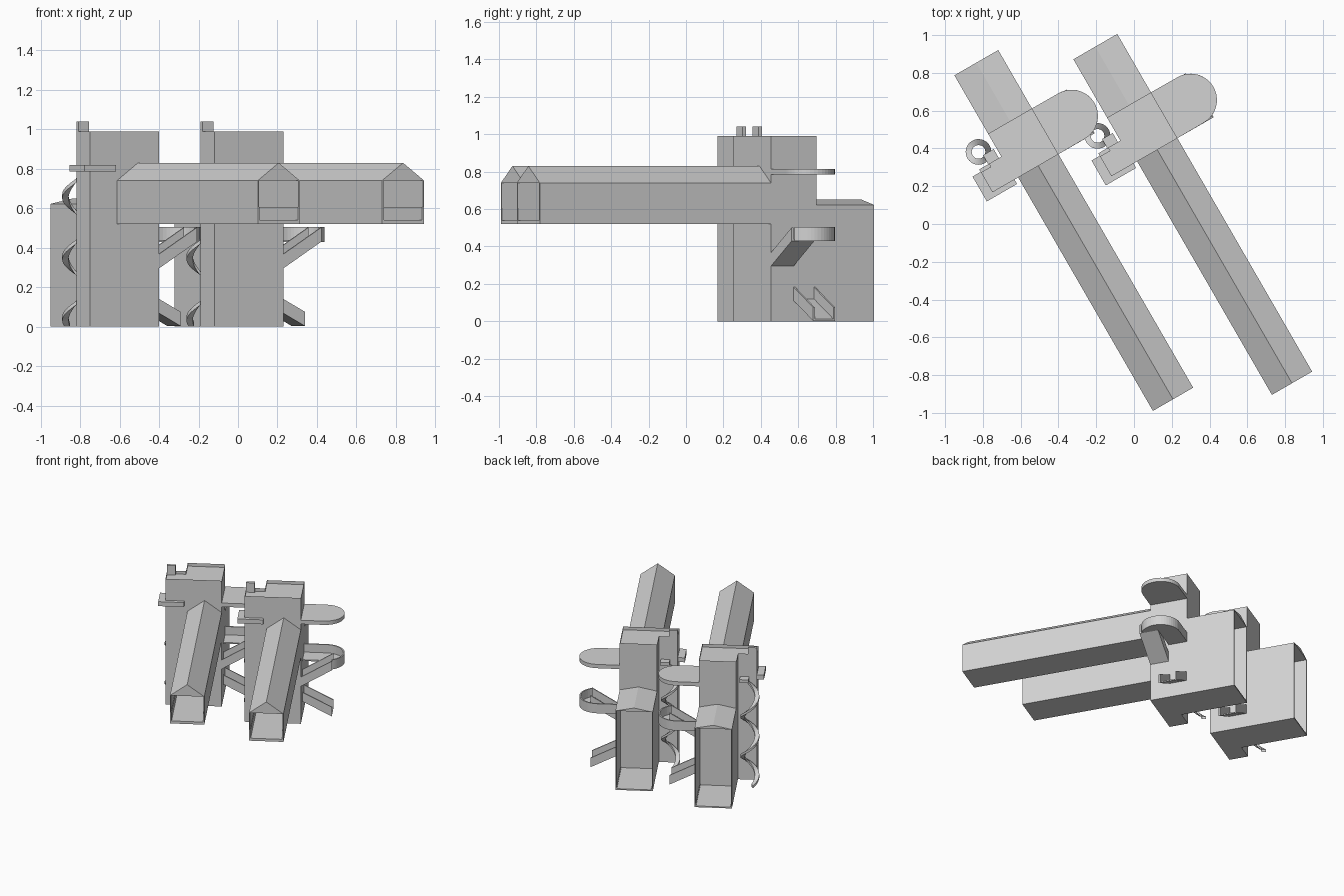
import bpy, bmesh, math
from mathutils import Matrix, Vector

if "Cube" in bpy.data.objects:
    bpy.data.objects.remove(bpy.data.objects["Cube"])

grey = bpy.data.materials.new("plain_grey")
grey.diffuse_color = (0.65, 0.65, 0.65, 1)
grey.use_nodes = True
grey.node_tree.nodes["Principled BSDF"].inputs["Base Color"].default_value = grey.diffuse_color

# Two identical buildings, turned 30 degrees and set side by side
TURN = Matrix.Rotation(math.radians(30), 4, 'Z')
PLACES = [Vector((0, 0, 0)), Vector((0.63, 0.085, 0))]

# Shared plan lines (u across, v along)
U0, UM, U1 = -0.565, -0.43, -0.162
V0, VM, V1 = 0.52, 0.66, 0.80


def finish(name, bm, smooth=False):
    bmesh.ops.recalc_face_normals(bm, faces=bm.faces)
    me = bpy.data.meshes.new(name)
    bm.to_mesh(me)
    bm.free()
    me.materials.append(grey)
    for p in me.polygons:
        p.use_smooth = smooth
    for i, place in enumerate(PLACES):
        ob = bpy.data.objects.new(f"{name}_{i + 1}", me)
        ob.matrix_world = Matrix.Translation(place) @ TURN
        bpy.context.collection.objects.link(ob)


def prism_bm(pts, vec):
    """Closed solid: polygon pts swept along vec."""
    bm = bmesh.new()
    a = [bm.verts.new(p) for p in pts]
    b = [bm.verts.new(Vector(p) + Vector(vec)) for p in pts]
    bm.faces.new(a[::-1])
    top = bm.faces.new(b)
    n = len(a)
    for i in range(n):
        j = (i + 1) % n
        bm.faces.new((a[i], a[j], b[j], b[i]))
    return bm, top


def prism(name, pts, vec):
    finish(name, prism_bm(pts, vec)[0])


def slab(name, plan, z0, z1):
    prism(name, [(u, v, z0) for u, v in plan], (0, 0, z1 - z0))


def rect(u0, u1, v0, v1):
    return [(u0, v0), (u1, v0), (u1, v1), (u0, v1)]


def arc(r, a0, a1, n=20):
    """Arc about the rounded end of the side balconies."""
    return [(r * math.cos(math.radians(a0 + (a1 - a0) * i / n)),
             VM + r * math.sin(math.radians(a0 + (a1 - a0) * i / n)))
            for i in range(n + 1)]


def tunnel(name, u0, u1, v0, v1, z0, eave, ridge, floor, ledge):
    """Open-ended passage with thin walls, low ledges and a gabled roof."""
    t, s = 0.007, 0.011
    half = [(u0, z0), (u0, eave), (u0 + t, eave), (u0 + t, ledge),
            (u0 + s, ledge), (u0 + s, z0 + floor)]
    other = [(u0 + u1 - u, z) for u, z in half]
    section = half + other[::-1]
    prism(name + "_shell", [(u, v0, z) for u, z in section], (0, v1 - v0, 0))
    roof = [(u0, eave), (u1, eave), ((u0 + u1) / 2, ridge)]
    prism(name + "_roof", [(u, v0, z) for u, z in roof], (0, v1 - v0, 0))


def chute(name, v0, v1, z, vec):
    """Sloping channel with a thin floor and side walls."""
    h, t = 0.072, 0.01
    sec = [(v0, 0), (v1, 0), (v1, h), (v1 - t, h), (v1 - t, t),
           (v0 + t, t), (v0 + t, h), (v0, h)]
    prism(name, [(U1, v, z + dz) for v, dz in sec], vec)


# Tower: L-shaped plan, flat roof sunk behind a thin parapet
plan = [(U0, V0), (U1, V0), (U1, V1), (UM, V1), (UM, VM), (U0, VM)]
bm, top = prism_bm([(u, v, 0) for u, v in plan], (0, 0, 0.99))
bmesh.ops.inset_region(bm, faces=[top], thickness=0.01)
deck = bmesh.ops.extrude_discrete_faces(bm, faces=[top])["faces"][0]
bmesh.ops.translate(bm, verts=deck.verts, vec=(0, 0, -0.025))
finish("tower", bm)
slab("parapet_post", rect(U0, -0.503, 0.639, VM), 0.96, 1.04)

# Long raised hall at the front and tall annexe at the back
tunnel("hall", -0.408, U1, -0.907, V0, 0.52, 0.74, 0.83, 0.02, 0.605)
tunnel("annexe", UM, U1, V1, 1.157, 0, 0.622, 0.65, 0.01, 0.02)

# Corner balcony and rounded upper balcony
slab("corner_balcony", rect(-0.615, UM, 0.493, 0.645), 0.785, 0.82)
slab("round_balcony", [(U1, V0)] + arc(0.139, -90, 90) + [(U1, V1)], 0.785, 0.815)

# Turning landing: floor and curved outer wall
R, CUT = 0.139, -64
slab("landing_floor", [(U1, VM), (0.061, VM)] + arc(R - 0.005, CUT, 90)
     + [(U1, V1 - 0.005)], 0.43, 0.44)
slab("landing_wall", arc(R, CUT, 90) + [(U1, VM + R), (U1, VM + R - 0.01)]
     + arc(R - 0.01, 90, CUT), 0.43, 0.505)

# Chutes: landing back into the tower, then tower to ground
chute("upper_chute", V0, VM, 0.295, (0.222, 0, 0.135))
chute("lower_chute", VM, V1 - 0.005, 0.11, (0.209, 0, -0.108))

# Spiral walkway in the tower's open corner
CU, CV, PITCH, SEG = -0.522, 0.742, 0.31, 32
bm = bmesh.new()
rings = []
steps = int(SEG * 2.5)
for i in range(steps + 1):
    a = math.radians(115) + 2 * math.pi * i / SEG
    z = PITCH * i / SEG
    rings.append([bm.verts.new((CU + r * math.cos(a), CV + r * math.sin(a), z + h))
                  for r, h in ((0.036, 0), (0.068, 0), (0.068, 0.02), (0.036, 0.02))])
for p, q in zip(rings, rings[1:]):
    for k in range(4):
        m = (k + 1) % 4
        bm.faces.new((p[k], p[m], q[m], q[k]))
bm.faces.new(rings[0][::-1])
bm.faces.new(rings[-1])
finish("spiral_walkway", bm)
slab("spiral_landing", rect(-0.51, -0.445, 0.64, 0.715), 0.785, 0.81)
